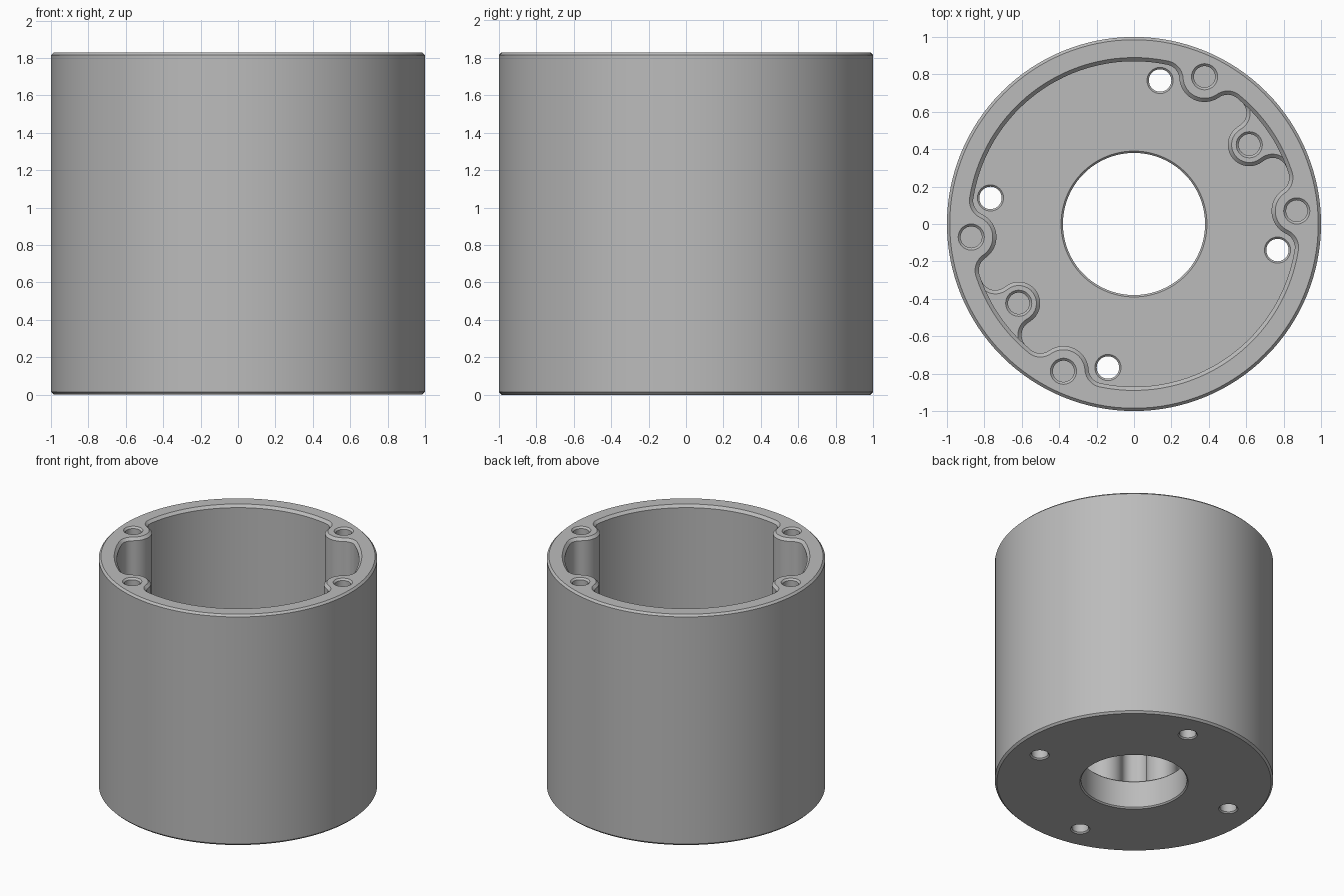
import bpy, bmesh, math
from math import cos, sin, atan2, acos, radians, pi, tau

if "Cube" in bpy.data.objects:
    bpy.data.objects.remove(bpy.data.objects["Cube"])

H, FLOOR, R_IN, CH = 1.83, 0.23, 0.87, 0.02
FILLET = 0.08
AXIS = radians(34.5)          # direction of the boss cluster
RIM = dict(d=0.873, rb=0.135)  # rim boss: distance from centre, radius
MID = dict(d=0.748, rb=0.115)  # middle boss
MID_TOP = 1.2

grey = bpy.data.materials.new("grey")
grey.diffuse_color = (0.5, 0.5, 0.5, 1)
grey.use_nodes = True
grey.node_tree.nodes["Principled BSDF"].inputs["Base Color"].default_value = grey.diffuse_color


def arc(cx, cy, r, a0, a1, n):
    return [(cx + r * cos(a0 + (a1 - a0) * i / n), cy + r * sin(a0 + (a1 - a0) * i / n))
            for i in range(n + 1)]


def boss_path(theta, d, rb, e):
    """Fillet, boss, fillet outline, offset by e; returns points and half angle."""
    D = R_IN - FILLET
    k = rb + FILLET
    half = acos((D * D + d * d - k * k) / (2 * D * d))
    fx, fy = D * cos(half), D * sin(half)
    a = atan2(fy, d - fx)
    pts = arc(fx, -fy, FILLET + e, -half, a, 10)
    pts += arc(d, 0, rb - e, pi + a, pi - a, 16)[1:-1]
    pts += arc(fx, fy, FILLET + e, -a, half, 10)
    c, s = cos(theta), sin(theta)
    return [(x * c - y * s, x * s + y * c) for x, y in pts], half


def cavity_path(e):
    """Round cavity outline wrapped around the four rim bosses."""
    angles = [AXIS + radians(t) for t in (-29.9, 29.9, 150.1, 209.9)]
    pts = []
    for i, t in enumerate(angles):
        p, half = boss_path(t, RIM["d"], RIM["rb"], e)
        nxt = angles[i + 1] if i < 3 else angles[0] + tau
        n = max(4, int((nxt - t - 2 * half) / radians(3)))
        pts += p + arc(0, 0, R_IN + e, t + half, nxt - half, n)[1:-1]
    return pts


def loft(name, rings):
    """Closed solid through rings of 3D points."""
    bm = bmesh.new()
    vs = [[bm.verts.new(p) for p in ring] for ring in rings]
    n = len(vs[0])
    for lo, hi in zip(vs, vs[1:]):
        for i in range(n):
            j = (i + 1) % n
            bm.faces.new((lo[i], lo[j], hi[j], hi[i]))
    bm.faces.new(vs[0][::-1])
    bm.faces.new(vs[-1])
    bmesh.ops.recalc_face_normals(bm, faces=bm.faces)
    me = bpy.data.meshes.new(name)
    bm.to_mesh(me)
    bm.free()
    me.materials.append(grey)
    ob = bpy.data.objects.new(name, me)
    bpy.context.collection.objects.link(ob)
    return ob


def flat(pts, z):
    return [(x, y, z) for x, y in pts]


def turned(name, profile, x=0, y=0, n=32):
    """Solid of revolution from (radius, height) pairs."""
    return loft(name, [flat(arc(x, y, r, 0, tau, n)[:-1], z) for r, z in profile])


def polar(r, a):
    return r * cos(a), r * sin(a)


def cut(ob, cutters):
    bpy.context.view_layer.objects.active = ob
    for c in cutters:
        c.hide_render = True
        m = ob.modifiers.new("cut", 'BOOLEAN')
        m.operation, m.solver, m.object = 'DIFFERENCE', 'EXACT', c
        bpy.ops.object.modifier_apply(modifier=m.name)
        bpy.data.objects.remove(c)


def smooth(ob):
    bpy.ops.object.select_all(action='DESELECT')
    ob.select_set(True)
    bpy.context.view_layer.objects.active = ob
    bpy.ops.object.shade_smooth_by_angle(angle=radians(25))


def blind_hole(x, y, top):
    return turned("screw_hole", [(0.057, top - 0.4), (0.057, top - 0.013),
                                 (0.07, top), (0.07, top + 0.05)], x, y)


# Outer housing with chamfered edges
c = 0.015
housing = turned("housing", [(1 - c, 0), (1, c), (1, H - c), (1 - c, H)], n=128)

# Cavity with chamfered rim
cutters = [loft("cavity", [flat(cavity_path(e), z) for e, z in
                           ((0, FLOOR), (0, H - CH), (CH, H), (CH, H + 0.1))])]


# Through holes in the floor, chamfered on both sides
def through(name, r, ch, x=0, y=0, n=32):
    return turned(name, [(r + ch, -0.1), (r + ch, 0), (r, ch), (r, FLOOR - ch),
                         (r + ch, FLOOR), (r + ch, FLOOR + 0.1)], x, y, n)


cutters.append(through("bore", 0.38, 0.01, n=96))
for k in range(4):
    cutters.append(through("mount_hole", 0.06, 0.01, *polar(0.78, radians(79.7 + 90 * k))))

# Screw holes in the rim bosses
for t in (-29.9, 29.9, 150.1, 209.9):
    cutters.append(blind_hole(*polar(RIM["d"], AXIS + radians(t)), H))
cut(housing, cutters)
smooth(housing)

# Lower middle bosses, filleted into the wall
for side, theta in (("right", AXIS), ("left", AXIS + pi)):
    rings = []
    for e, z in ((0, FLOOR - 0.02), (0, MID_TOP - CH), (CH, MID_TOP)):
        pts, half = boss_path(theta, MID["d"], MID["rb"], e)
        back = arc(0, 0, 0.93, theta + half, theta - half, 8)
        rings.append(flat(pts + back, z))
    boss = loft("middle_boss_" + side, rings)
    cut(boss, [blind_hole(*polar(MID["d"], theta), MID_TOP)])
    smooth(boss)
